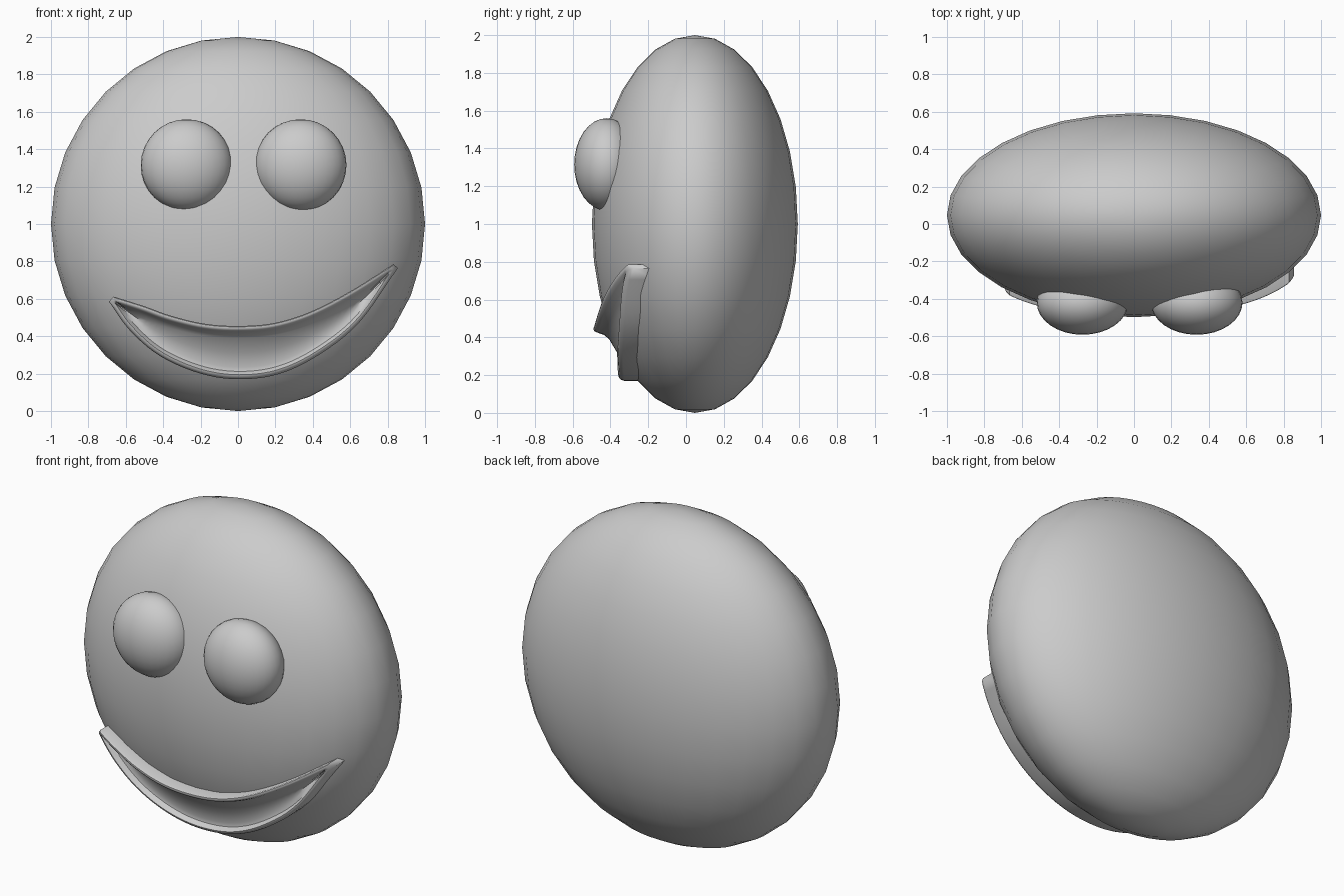
import bpy, math
from mathutils import Vector

cube = bpy.data.objects.get("Cube")
if cube:
    bpy.data.objects.remove(cube, do_unlink=True)

CENTRE, RADII = Vector((0, 0.047, 1)), Vector((1, 0.545, 1))

grey = bpy.data.materials.new("plain grey")
grey.use_nodes = True
colour = (0.6, 0.6, 0.6, 1)
grey.diffuse_color = colour
grey.node_tree.nodes["Principled BSDF"].inputs["Base Color"].default_value = colour


def ellipsoid(name, centre, radii):
    bpy.ops.mesh.primitive_uv_sphere_add(segments=32, ring_count=16, location=centre)
    ob = bpy.context.object
    ob.name = name
    ob.scale = radii
    bpy.ops.object.transform_apply(location=False, rotation=False, scale=True)
    bpy.ops.object.shade_smooth()
    ob.data.materials.append(grey)


def face_y(x, z):
    """Front surface of the head at x, z."""
    r = 1 - x * x - (z - CENTRE.z) ** 2
    return CENTRE.y - RADII.y * math.sqrt(max(r, 0))


def along(points, t):
    """Smooth curve through the points, t from 0 to 1."""
    s = t * (len(points) - 1)
    i = min(int(s), len(points) - 2)
    f = s - i
    p1, p2 = Vector(points[i]), Vector(points[i + 1])
    p0 = Vector(points[i - 1]) if i else 2 * p1 - p2
    p3 = Vector(points[i + 2]) if i + 2 < len(points) else 2 * p2 - p1
    return 0.5 * (2 * p1 + (p2 - p0) * f + (2 * p0 - 5 * p1 + 4 * p2 - p3) * f ** 2
                  + (3 * p1 - p0 - 3 * p2 + p3) * f ** 3)


# Head and eyes
ellipsoid("head", CENTRE, RADII)
for name, x in (("right_eye", -0.275), ("left_eye", 0.335)):
    ellipsoid(name, (x, -0.42, 1.315), (0.245, 0.172, 0.245))

# Mouth: crescent outline, lower and upper lip as x, z
LOWER = [(-.69, .585), (-.58, .433), (-.417, .294), (-.2, .2), (.01, .17),
         (.225, .2), (.44, .305), (.65, .476), (.855, .765)]
UPPER = [(-.665, .612), (-.5, .56), (-.36, .51), (-.18, .467), (0, .455),
         (.19, .47), (.385, .53), (.6, .64), (.83, .785)]
# Rim section: inset from the outline, height above the head
SECTION = [(0, -.06), (0, .072), (.005, .082), (.014, .086), (.024, .082),
           (.031, .068), (.042, .04), (.065, .022)]
N = 40


def mouth_loop(inset, height):
    low, up = [], []
    for i in range(N + 1):
        t0 = 0.75 * inset
        t = t0 + (1 - 2 * t0) * i / N
        a, b = along(LOWER, t), along(UPPER, t)
        mid, half = (a + b) / 2, (b - a).length / 2
        k = max(0.12, 1 - inset / half)
        low.append(mid + (a - mid) * k)
        up.append(mid + (b - mid) * k)
    return [(p.x, face_y(p.x, p.y) - height, p.y) for p in low + up[::-1]]


verts, faces = [], []
size = 2 * (N + 1)
for inset, height in SECTION:
    verts += mouth_loop(inset, height)
for r in range(len(SECTION) - 1):
    for i in range(size):
        j = (i + 1) % size
        faces.append((r * size + i, r * size + j, (r + 1) * size + j, (r + 1) * size + i))
# Mouth floor with a middle row so it follows the head
base = (len(SECTION) - 1) * size
row = len(verts)
for i in range(N + 1):
    a, b = Vector(verts[base + i]), Vector(verts[base + size - 1 - i])
    m = (a + b) / 2
    verts.append((m.x, face_y(m.x, m.z) - 0.012, m.z))
for i in range(N):
    faces.append((base + i, base + i + 1, row + i + 1, row + i))
    faces.append((row + i, row + i + 1, base + size - 2 - i, base + size - 1 - i))
faces.append((base, row, base + size - 1))
faces.append((base + N, base + N + 1, row + N))

mesh = bpy.data.meshes.new("mouth")
mesh.from_pydata(verts, [], faces)
mesh.materials.append(grey)
mouth = bpy.data.objects.new("mouth", mesh)
bpy.context.collection.objects.link(mouth)
bpy.ops.object.select_all(action='DESELECT')
mouth.select_set(True)
bpy.context.view_layer.objects.active = mouth
bpy.ops.object.shade_smooth_by_angle(angle=math.radians(50))
